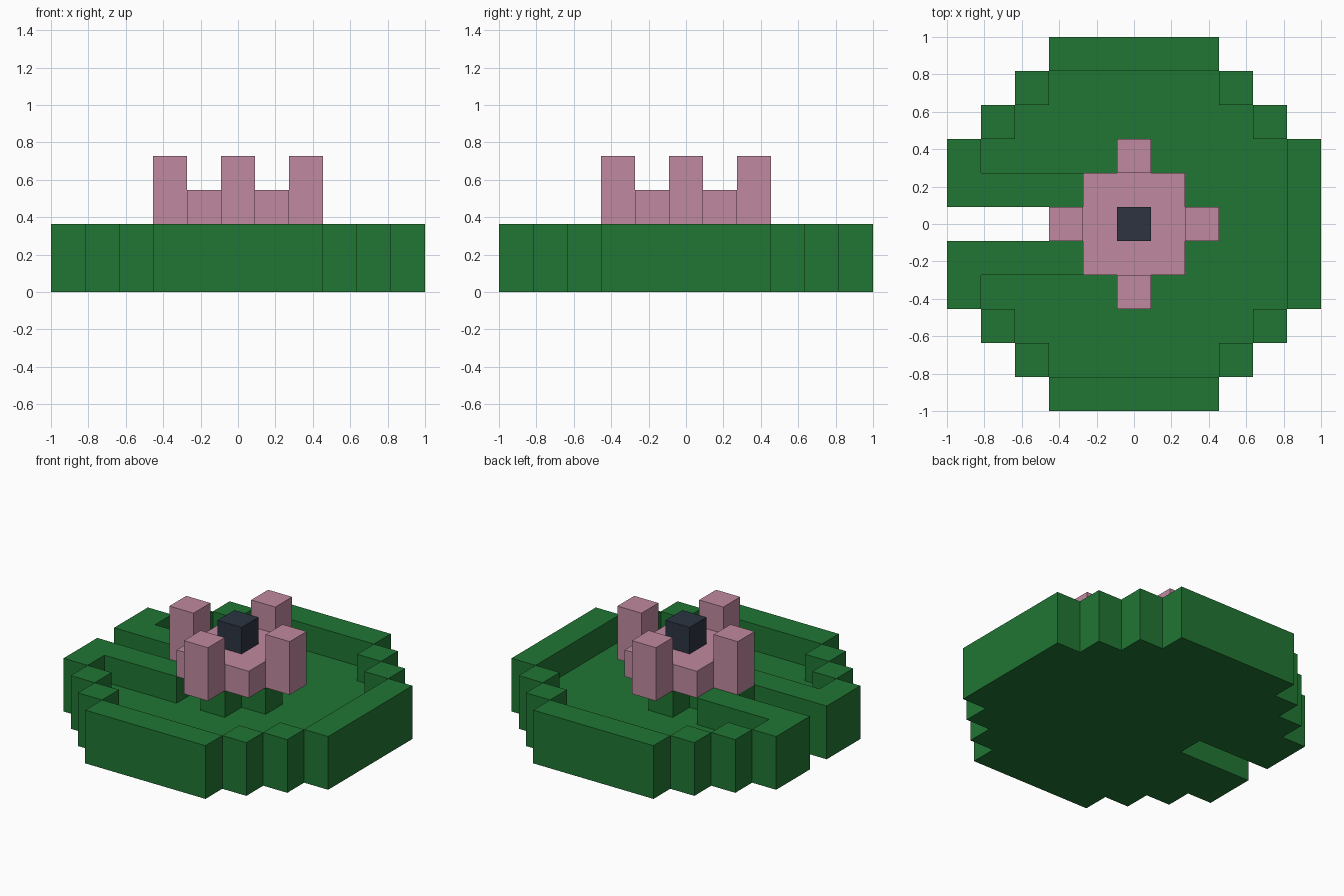
import bpy
import bmesh
from mathutils import Vector

if "Cube" in bpy.data.objects:
    bpy.data.objects.remove(bpy.data.objects["Cube"], do_unlink=True)

UNIT = 2 / 11  # edge of one block


def material(name, rgb):
    mat = bpy.data.materials.new(name)
    mat.use_nodes = True
    colour = (*rgb, 1)
    mat.diffuse_color = colour
    bsdf = next(n for n in mat.node_tree.nodes if n.type == "BSDF_PRINCIPLED")
    bsdf.inputs["Base Color"].default_value = colour
    return mat


def block(xs, ys, zs):
    """Set of cells in a box; each range includes both ends."""
    span = lambda r: range(r[0], r[1] + 1)
    return {(x, y, z) for x in span(xs) for y in span(ys) for z in span(zs)}


def quarter_mirror(cells):
    return {(sx * x, sy * y, z) for x, y, z in cells for sx in (-1, 1) for sy in (-1, 1)}


def build(name, cells, occupied, mat):
    """Skin the cells, leaving out faces that touch another block."""
    bm = bmesh.new()
    for cell in sorted(cells):
        centre = Vector(cell) + Vector((0, 0, 0.5))
        for axis in range(3):
            for sign in (-1, 1):
                n = Vector((0, 0, 0))
                n[axis] = sign
                if tuple(int(c + d) for c, d in zip(cell, n)) in occupied:
                    continue
                u = Vector((0, 0, 0))
                u[(axis + 1) % 3] = 0.5
                v = n.cross(u)
                mid = centre + n / 2
                corners = (mid - u - v, mid + u - v, mid + u + v, mid - u + v)
                bm.faces.new([bm.verts.new(c * UNIT) for c in corners])
    bmesh.ops.remove_doubles(bm, verts=bm.verts, dist=0.001)
    mesh = bpy.data.meshes.new(name)
    bm.to_mesh(mesh)
    bm.free()
    mesh.materials.append(mat)
    obj = bpy.data.objects.new(name, mesh)
    bpy.context.collection.objects.link(obj)


# Leaf floor: stepped disc
half_widths = (5, 5, 5, 4, 3, 2)
leaf = set()
for y in range(-5, 6):
    w = half_widths[abs(y)]
    leaf |= block((-w, w), (y, y), (0, 0))

# Raised rim around the disc
leaf |= quarter_mirror(block((0, 2), (5, 5), (1, 1)) | block((5, 5), (0, 2), (1, 1))
                       | {(3, 4, 1), (4, 3, 1)})

# Rim beside the notch, and the cross that carries the flower
leaf |= block((-5, -2), (-1, 1), (1, 1))
leaf |= block((-1, 1), (0, 0), (1, 1)) | block((0, 0), (-1, 1), (1, 1))

# Notch cut through the leaf
leaf -= block((-5, -3), (0, 0), (0, 1))

# Flower: square base with four tall petals
flower = block((-1, 1), (-1, 1), (2, 2))
flower |= quarter_mirror(block((2, 2), (0, 0), (2, 3)) | block((0, 0), (2, 2), (2, 3)))

# Flower centre
centre = {(0, 0, 3)}

occupied = leaf | flower | centre
build("leaf_pad", leaf, occupied, material("leaf green", (0.015, 0.181, 0.034)))
build("flower_petals", flower, occupied, material("dusty pink", (0.527, 0.254, 0.352)))
build("flower_centre", centre, occupied, material("dark slate", (0.026, 0.034, 0.051)))
